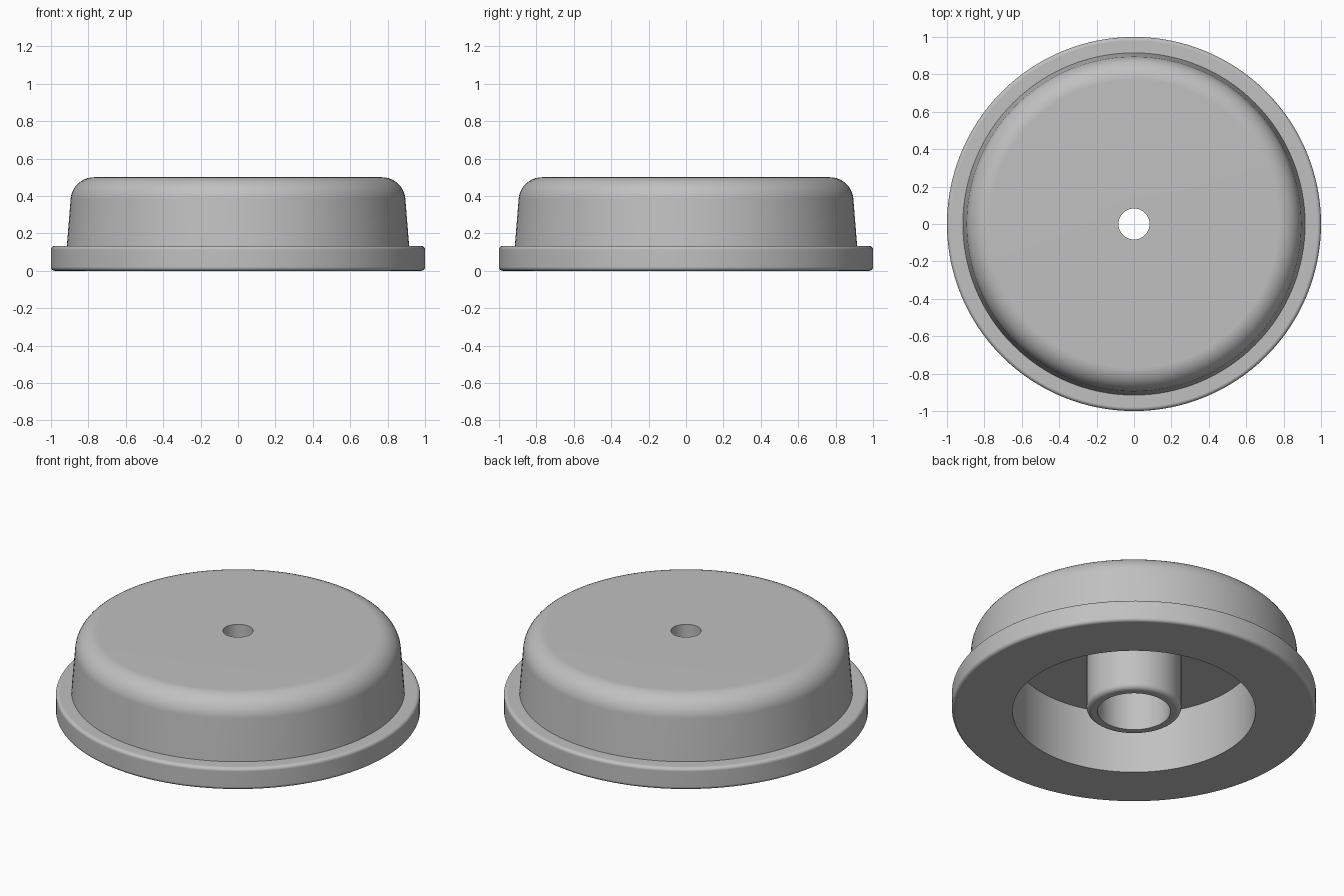
import bpy
import bmesh
from math import cos, sin, pi, radians

cube = bpy.data.objects.get("Cube")
if cube:
    bpy.data.objects.remove(cube, do_unlink=True)

SEGMENTS = 128

grey = bpy.data.materials.new("light_grey")
grey.use_nodes = True
colour = (0.53, 0.53, 0.53, 1)
grey.diffuse_color = colour
grey.node_tree.nodes["Principled BSDF"].inputs["Base Color"].default_value = colour


def fillet(r, z, radius, start, end, steps=8):
    """Arc of (radius, height) points around a centre, angles in degrees."""
    angles = [radians(start + (end - start) * i / steps) for i in range(steps + 1)]
    return [(r + radius * cos(a), z + radius * sin(a)) for a in angles]


def lathe(name, profile):
    """Revolve a closed profile around the z axis."""
    bm = bmesh.new()
    rings = []
    for i in range(SEGMENTS):
        a = 2 * pi * i / SEGMENTS
        rings.append([bm.verts.new((r * cos(a), r * sin(a), z)) for r, z in profile])
    count = len(profile)
    for i in range(SEGMENTS):
        here, there = rings[i], rings[(i + 1) % SEGMENTS]
        for j in range(count):
            k = (j + 1) % count
            bm.faces.new((here[j], there[j], there[k], here[k]))
    bmesh.ops.recalc_face_normals(bm, faces=bm.faces)
    mesh = bpy.data.meshes.new(name)
    bm.to_mesh(mesh)
    bm.free()
    mesh.materials.append(grey)
    obj = bpy.data.objects.new(name, mesh)
    bpy.context.collection.objects.link(obj)
    bpy.ops.object.select_all(action="DESELECT")
    obj.select_set(True)
    bpy.context.view_layer.objects.active = obj
    bpy.ops.object.shade_smooth_by_angle(angle=radians(30))
    weighted = obj.modifiers.new("even_shading", "WEIGHTED_NORMAL")
    weighted.keep_sharp = True
    return obj


# Underside opening and rounded flange
profile = [(0.667, 0)]
profile += fillet(0.98, 0.02, 0.02, -90, 0)
profile += fillet(0.98, 0.113, 0.02, 0, 90)

# Tapered dome wall with rounded shoulder, flat top
profile += [(0.915, 0.133)]
profile += fillet(0.77, 0.375, 0.125, 5, 90, 10)

# Small centre hole opening into the wider bore
profile += [(0.083, 0.5), (0.083, 0.37), (0.2, 0.37), (0.2, 0)]

# Hollow centre boss with rounded lower edge, then the ring cavity ceiling
profile += fillet(0.23, 0.03, 0.03, -90, 0)
profile += [(0.26, 0.37), (0.667, 0.37)]

lathe("flanged_cap", profile)
